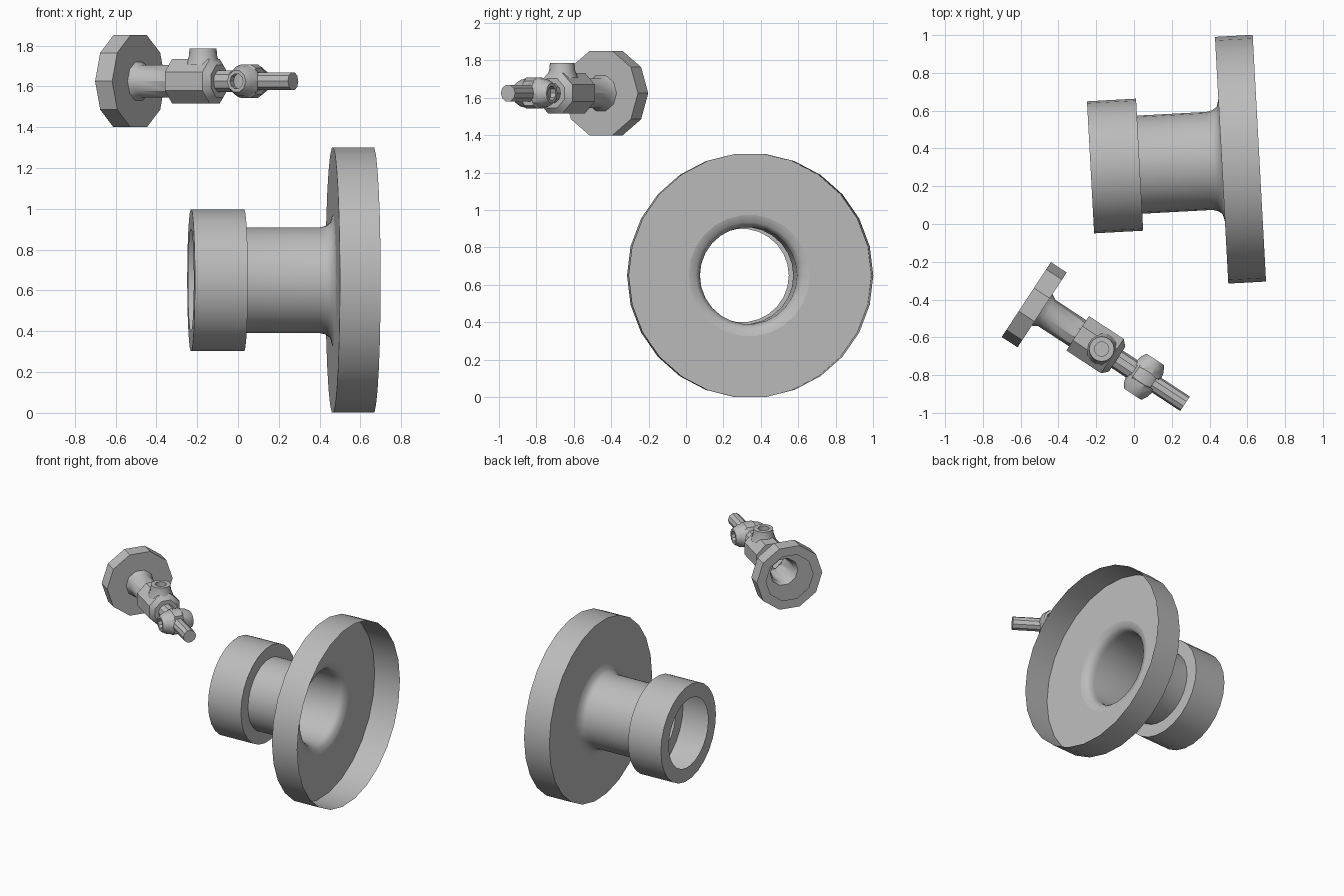
import bpy, math
from mathutils import Matrix, Vector

if "Cube" in bpy.data.objects:
    bpy.data.objects.remove(bpy.data.objects["Cube"], do_unlink=True)

grey = bpy.data.materials.new("plain_grey")
grey.use_nodes = True
COLOUR = (0.5, 0.5, 0.5, 1)
grey.diffuse_color = COLOUR
grey.node_tree.nodes["Principled BSDF"].inputs["Base Color"].default_value = COLOUR


def lathe(name, profile, sides, origin, axis, flat_side=False, smooth=35):
    """Revolve (distance, radius) points around an axis, as an open shell."""
    d = Vector(axis).normalized()
    u = Vector((0, 0, 1)).cross(d) if abs(d.z) < 0.9 else Vector((1, 0, 0))
    u.normalize()
    v = d.cross(u)
    turn = math.pi / sides if flat_side else 0
    verts, faces = [], []
    for s, r in profile:
        for i in range(sides):
            a = turn + math.tau * i / sides
            verts.append(Vector(origin) + d * s + (u * math.cos(a) + v * math.sin(a)) * r)
    for k in range(len(profile) - 1):
        for i in range(sides):
            j = (i + 1) % sides
            faces.append([k * sides + i, k * sides + j, (k + 1) * sides + j, (k + 1) * sides + i])
    mesh = bpy.data.meshes.new(name)
    mesh.from_pydata(verts, [], faces)
    mesh.materials.append(grey)
    mesh.validate()
    ob = bpy.data.objects.new(name, mesh)
    bpy.context.collection.objects.link(ob)
    bpy.ops.object.select_all(action="DESELECT")
    ob.select_set(True)
    bpy.context.view_layer.objects.active = ob
    bpy.ops.object.shade_smooth_by_angle(angle=math.radians(smooth))
    return ob


# Large flanged pipe: hollow collar, neck with a flare, cupped flange
yaw = math.radians(3.1)
pipe_axis = (math.cos(yaw), math.sin(yaw), 0)
pipe_start = (-0.23, 0.30, 0.65)
lathe("pipe_collar", [(0, 0.25), (0, 0.35), (0.26, 0.35), (0.26, 0.26)], 26, pipe_start, pipe_axis)
lathe("pipe_neck", [(0.26, 0.26), (0.63, 0.26), (0.66, 0.267), (0.685, 0.285), (0.695, 0.325)],
      26, pipe_start, pipe_axis, smooth=50)
lathe("pipe_flange", [(0.695, 0.325), (0.695, 0.654), (0.895, 0.654)], 26, pipe_start, pipe_axis)

# Small valve: all parts share one sloping axis in plan
yaw = math.radians(-33.3)
axis = Vector((math.cos(yaw), math.sin(yaw), 0))
side = Vector((-axis.y, axis.x, 0))
start = Vector((-0.57, -0.40, 1.625))
lathe("valve_flange", [(0, 0.17), (0, 0.237), (0.1, 0.237), (0.1, 0.1)], 10, start, axis)
lathe("valve_neck", [(0.1, 0.1), (0.13, 0.083), (0.325, 0.083)], 10, start, axis)
lathe("valve_body", [(0.325, 0.08), (0.325, 0.118), (0.545, 0.118), (0.575, 0.085), (0.575, 0.055)],
      8, start, axis, True)
lathe("valve_link", [(0.57, 0.055), (0.69, 0.055)], 10, start, axis)

# Open port on top of the body
lathe("top_port", [(0.08, 0.085), (0.12, 0.07), (0.16, 0.066), (0.16, 0.038), (0.08, 0.038), (0.08, 0)],
      16, start + axis * 0.477, (0, 0, 1))

# Cross hub with an open port on each side
hub = start + axis * 0.745
lathe("cross_hub", [(-0.065, 0.05), (-0.05, 0.08), (-0.02, 0.09), (0.03, 0.09), (0.06, 0.07), (0.06, 0.04)],
      8, hub, axis, True)
for name, sign in (("left_port", 1), ("right_port", -1)):
    lathe(name, [(0.03, 0.085), (0.075, 0.075), (0.11, 0.055), (0.11, 0.038), (0.05, 0.038), (0.05, 0)],
          10, hub, side * sign)

# Solid end stem
lathe("end_stem", [(0.79, 0.046), (1.005, 0.046), (1.005, 0)], 10, start, axis)
